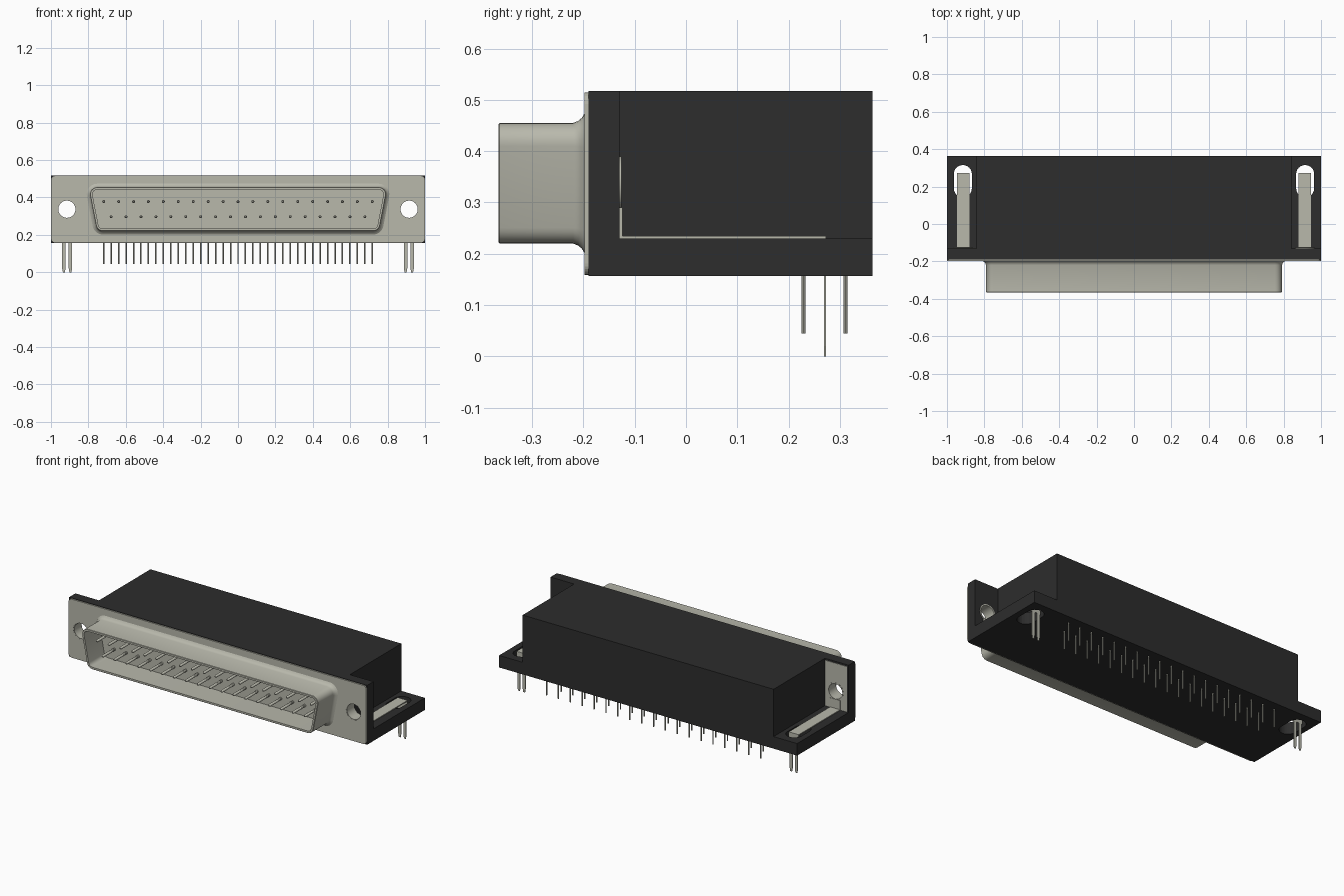
import bpy, bmesh, math
from mathutils import Vector

cube = bpy.data.objects.get("Cube")
if cube:
    bpy.data.objects.remove(cube, do_unlink=True)


def material(name, rgb):
    m = bpy.data.materials.new(name)
    m.use_nodes = True
    m.diffuse_color = (*rgb, 1)
    bsdf = next(n for n in m.node_tree.nodes if n.type == 'BSDF_PRINCIPLED')
    bsdf.inputs["Base Color"].default_value = (*rgb, 1)
    return m


METAL = material("warm grey metal", (0.48, 0.48, 0.41))
BLACK = material("black plastic", (0.026, 0.026, 0.026))


def finish(name, bm, mat, smooth=False):
    bmesh.ops.recalc_face_normals(bm, faces=bm.faces)
    me = bpy.data.meshes.new(name)
    bm.to_mesh(me)
    bm.free()
    ob = bpy.data.objects.new(name, me)
    bpy.context.collection.objects.link(ob)
    me.materials.append(mat)
    if smooth:
        bpy.ops.object.select_all(action='DESELECT')
        ob.select_set(True)
        bpy.context.view_layer.objects.active = ob
        bpy.ops.object.shade_smooth_by_angle(angle=math.radians(35))
    return ob


def add_box(bm, x0, x1, y0, y1, z0, z1):
    vs = bmesh.ops.create_cube(bm, size=1)["verts"]
    for v in vs:
        v.co = Vector((x1 if v.co.x > 0 else x0, y1 if v.co.y > 0 else y0,
                       z1 if v.co.z > 0 else z0))
    return vs


def box(name, mat, *dims):
    bm = bmesh.new()
    add_box(bm, *dims)
    return finish(name, bm, mat)


def rounded(corners, r, steps=6):
    """Outline of a convex shape: arcs of radius r about the corner centres (counter-clockwise)."""
    pts, n = [], len(corners)
    for i in range(n):
        p, c, q = (Vector(corners[(i + k) % n]) for k in (-1, 0, 1))
        a, b = c - p, q - c
        a0 = math.atan2(-a.x, a.y)
        a0 = math.atan2(a.y, a.x) - math.pi / 2
        turn = (math.atan2(b.y, b.x) - math.atan2(a.y, a.x)) % (2 * math.pi)
        for s in range(steps + 1):
            t = a0 + turn * s / steps
            pts.append((c.x + r * math.cos(t), c.y + r * math.sin(t)))
    return pts


def loft(bm, rings, cap_start=True, cap_end=True):
    """Join rings of 3D points; optionally close both ends."""
    rows = [[bm.verts.new(p) for p in ring] for ring in rings]
    n = len(rows[0])
    for a, b in zip(rows, rows[1:]):
        for i in range(n):
            bm.faces.new((a[i], a[(i + 1) % n], b[(i + 1) % n], b[i]))
    if cap_start:
        bm.faces.new(rows[0])
    if cap_end:
        bm.faces.new(rows[-1])


def circle(cx, cz, r, n=32):
    return [(cx + r * math.cos(2 * math.pi * i / n), cz + r * math.sin(2 * math.pi * i / n))
            for i in range(n)]


def at_y(pts, y):
    return [(x, y, z) for x, z in pts]


def cut(ob, cutter_bm):
    cutter = finish("cutter", cutter_bm, BLACK)
    cutter.hide_render = True
    mod = ob.modifiers.new("cut", 'BOOLEAN')
    mod.operation, mod.solver, mod.object = 'DIFFERENCE', 'EXACT', cutter
    bpy.ops.object.select_all(action='DESELECT')
    ob.select_set(True)
    bpy.context.view_layer.objects.active = ob
    bpy.ops.object.modifier_apply(modifier=mod.name)
    bpy.data.objects.remove(cutter, do_unlink=True)


HX, HZ = 0.915, 0.337          # mounting hole centre


def hole_cutter(r, sides=(-1, 1)):
    bm = bmesh.new()
    for s in sides:
        c = circle(s * HX, HZ, r)
        loft(bm, [at_y(c, -0.3), at_y(c, 0.0)])
    return bm


# Plastic housing, foot and flange
box("housing", BLACK, -0.842, 0.842, -0.13, 0.363, 0.23, 0.517)
foot = box("foot", BLACK, -1, 1, -0.13, 0.363, 0.157, 0.23)
bm = bmesh.new()
for s in (-1, 1):
    slot = rounded([(s * HX - 0.001, 0.19), (s * HX + 0.001, 0.19),
                    (s * HX + 0.001, 0.268), (s * HX - 0.001, 0.268)], 0.047)
    loft(bm, [[(x, y, z) for x, y in slot] for z in (0.1, 0.3)])
cut(foot, bm)
flange = box("flange", BLACK, -1, 1, -0.19, -0.13, 0.157, 0.517)
cut(flange, hole_cutter(0.053))

# Metal face plate, with rounded corners
bm = bmesh.new()
face = rounded([(-0.977, 0.181), (0.977, 0.181), (0.977, 0.492), (-0.977, 0.492)], 0.022)
loft(bm, [at_y(face, -0.198), at_y(face, -0.19)])
plate = finish("face_plate", bm, METAL)
cut(plate, hole_cutter(0.05))

# Metal backing behind the flange on the right end
backing = box("flange_backing", METAL, -0.99, -0.843, -0.13, -0.127, 0.231, 0.507)
cut(backing, hole_cutter(0.05, (-1,)))

# D-shaped shell, flared into the plate, with a recessed contact face
D_CENTRES = [(-0.722, 0.258), (0.722, 0.258), (0.753, 0.417), (-0.753, 0.417)]
bm = bmesh.new()
loft(bm, [at_y(rounded(D_CENTRES, 0.038 + off), y) for y, off in
          [(-0.197, 0.02), (-0.203, 0.01), (-0.210, 0.004), (-0.22, 0), (-0.363, 0),
           (-0.365, -0.002), (-0.365, -0.013), (-0.215, -0.013)]], cap_start=False)
finish("shell", bm, METAL, True)

# Contact pins: upper row of 19, lower row of 18
bm = bmesh.new()
for count, z in ((19, 0.378), (18, 0.297)):
    for i in range(count):
        x = (i - (count - 1) / 2) * 0.0798
        loft(bm, [at_y(circle(x, z, r, 10), y) for y, r in
                  ((-0.21, 0.008), (-0.325, 0.008), (-0.332, 0.004))])
finish("contact_pins", bm, METAL, True)

# Solder tails under the foot
bm = bmesh.new()
for count, y in ((19, 0.311), (18, 0.229)):
    for i in range(count):
        x = (i - (count - 1) / 2) * 0.0798
        ring = circle(x, y, 0.004, 8)
        loft(bm, [[(px, py, z) for px, py in ring] for z in (0.16, 0.045)])
finish("solder_tails", bm, METAL, True)

for s, side in ((-1, "right"), (1, "left")):
    # Threaded sleeve through the mounting hole
    bm = bmesh.new()
    loft(bm, [at_y(circle(s * HX, HZ, r), y) for r, y in
              ((0.053, -0.197), (0.053, -0.126), (0.046, -0.126), (0.046, -0.197),
               (0.053, -0.197))], False, False)
    bmesh.ops.remove_doubles(bm, verts=bm.verts, dist=1e-5)
    finish(side + "_sleeve", bm, METAL, True)

    # Ground strap: upright, flat strip, bent-down tab and two tapered board locks
    bm = bmesh.new()
    c = s * 0.9135
    add_box(bm, c - 0.033, c + 0.033, -0.13, -0.124, 0.229, 0.29)
    add_box(bm, c - 0.033, c + 0.033, -0.13, 0.273, 0.229, 0.235)
    add_box(bm, c - 0.033, c + 0.033, 0.269, 0.273, 0.165, 0.232)
    for d in (-0.0175, 0.0175):
        vs = add_box(bm, c + d - 0.009, c + d + 0.009, 0.269, 0.273, 0.02, 0.166)
        vs += add_box(bm, c + d - 0.009, c + d + 0.009, 0.269, 0.273, 0, 0.02)
        for v in vs:
            if v.co.z < 0.01:
                v.co.x = c + d + (v.co.x - c - d) * 0.6
    finish(side + "_ground_strap", bm, METAL)
